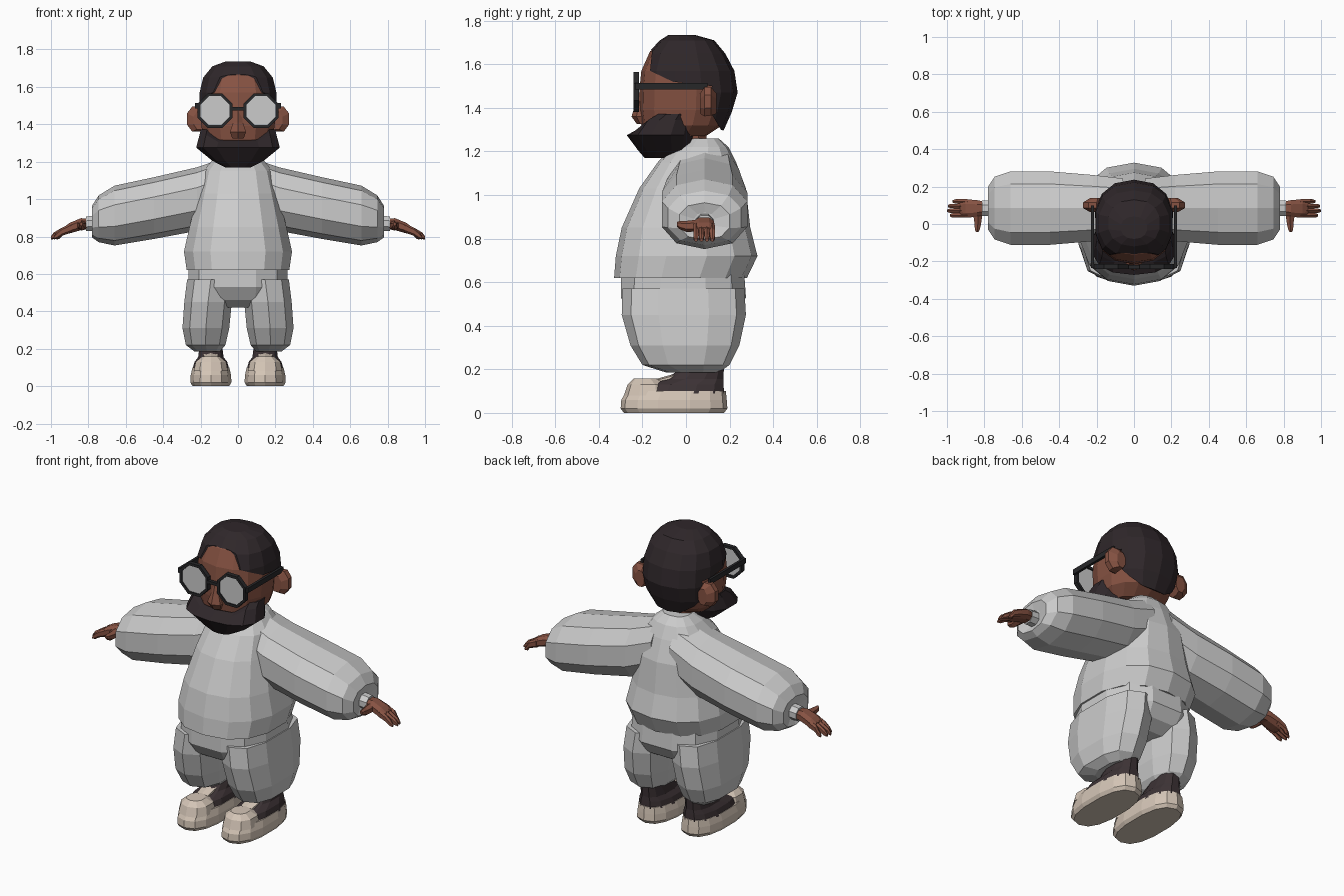
import bpy, bmesh
from math import cos, sin, pi, copysign


def material(name, rgb):
    m = bpy.data.materials.new(name)
    m.diffuse_color = (*rgb, 1)
    return m


SKIN = material("skin", (0.24, 0.085, 0.055))
HAIR = material("hair", (0.028, 0.02, 0.023))
CREAM = material("cream", (0.66, 0.56, 0.47))
BLACK = material("black_frame", (0.02, 0.02, 0.022))
SHOE = material("dark_shoe", (0.045, 0.032, 0.035))


def finish(name, bm, mat=None, mirror=False):
    bmesh.ops.recalc_face_normals(bm, faces=bm.faces)
    me = bpy.data.meshes.new(name)
    bm.to_mesh(me)
    bm.free()
    ob = bpy.data.objects.new(name, me)
    bpy.context.collection.objects.link(ob)
    if mat:
        me.materials.append(mat)
    if mirror:
        ob.modifiers.new("mirror", 'MIRROR')
    return ob


def loft(name, axis, rings, n=10, p=2.0, mat=None, mirror=False, closed=False):
    """Skin rings (t, u, v, radius_u, radius_v) placed along an axis."""
    bm = bmesh.new()
    loops = []
    for t, u, v, ru, rv in rings:
        loop = []
        for i in range(n):
            a = 2 * pi * (i + 0.5) / n
            c, s = cos(a), sin(a)
            a1 = u + ru * copysign(abs(c) ** (2 / p), c)
            b1 = v + rv * copysign(abs(s) ** (2 / p), s)
            co = {'x': (t, a1, b1), 'y': (a1, t, b1), 'z': (a1, b1, t)}[axis]
            loop.append(bm.verts.new(co))
        loops.append(loop)
    pairs = list(zip(loops, loops[1:]))
    if closed:
        pairs.append((loops[-1], loops[0]))
    for a, b in pairs:
        for i in range(n):
            j = (i + 1) % n
            bm.faces.new((a[i], a[j], b[j], b[i]))
    if not closed:
        bm.faces.new(loops[0])
        bm.faces.new(loops[-1])
    return finish(name, bm, mat, mirror)


def box(name, x, y, z, mat=None, mirror=False):
    (x0, x1), (y0, y1), (z0, z1) = x, y, z
    r = ((x0 + x1) / 2, (y0 + y1) / 2, (x1 - x0) / 2, (y1 - y0) / 2)
    return loft(name, 'z', [(z0, *r), (z1, *r)], 4, 200, mat, mirror)


# Sweater body and puffy sleeves
loft("sweater_body", 'z', [
    (0.62, 0, -0.025, 0.28, 0.305), (0.72, 0, 0.003, 0.295, 0.325),
    (0.85, 0, 0.0, 0.265, 0.295), (1.03, 0, 0.03, 0.22, 0.245),
    (1.15, 0, 0.05, 0.19, 0.18), (1.22, 0, 0.065, 0.13, 0.13),
    (1.26, 0, 0.075, 0.08, 0.075)], 14, 2.4)
loft("sleeve", 'x', [
    (0.06, 0.09, 1.06, 0.16, 0.165), (0.22, 0.085, 1.0, 0.185, 0.17),
    (0.45, 0.085, 0.952, 0.205, 0.165), (0.66, 0.085, 0.912, 0.205, 0.16),
    (0.745, 0.085, 0.895, 0.175, 0.125), (0.78, 0.085, 0.88, 0.12, 0.085),
    (0.765, 0.085, 0.875, 0.05, 0.045)], 10, 2.3, mirror=True)
loft("cuff", 'x', [(0.75, 0.085, 0.872, 0.045, 0.045),
                   (0.812, 0.085, 0.868, 0.045, 0.042)], 8, mirror=True)

# Hands
loft("palm", 'x', [
    (0.79, 0.085, 0.868, 0.033, 0.03), (0.84, 0.083, 0.866, 0.048, 0.034),
    (0.90, 0.083, 0.845, 0.052, 0.03), (0.93, 0.083, 0.83, 0.046, 0.022)],
    8, 2.5, SKIN, True)
for i, tip in enumerate((0.985, 1.0, 0.995, 0.97)):
    y = 0.046 + i * 0.025
    loft(f"finger_{i + 1}", 'x', [
        (0.89, y, 0.847, 0.014, 0.025), (0.94, y, 0.826, 0.014, 0.022),
        (tip - 0.015, y, 0.804, 0.013, 0.018), (tip, y, 0.793, 0.007, 0.008)],
        6, 2.3, SKIN, True)
loft("thumb", 'y', [
    (0.06, 0.835, 0.86, 0.03, 0.028), (0.0, 0.835, 0.856, 0.02, 0.025),
    (-0.03, 0.838, 0.862, 0.015, 0.018), (-0.042, 0.838, 0.866, 0.008, 0.01)],
    6, 2, SKIN, True)

# Trousers: hips and baggy legs
loft("trouser_hips", 'z', [
    (0.64, 0, -0.015, 0.27, 0.29), (0.53, 0, -0.012, 0.275, 0.295),
    (0.46, 0, -0.01, 0.26, 0.25), (0.42, 0, -0.01, 0.20, 0.18)], 12, 2.6)
loft("trouser_leg", 'z', [
    (0.57, 0.145, -0.012, 0.132, 0.28), (0.45, 0.16, -0.01, 0.132, 0.285),
    (0.31, 0.172, -0.005, 0.13, 0.25), (0.22, 0.173, 0, 0.11, 0.20),
    (0.185, 0.165, 0.03, 0.07, 0.12)], 10, 2.6, mirror=True)

# Shoes
loft("shoe_sole", 'z', [
    (0.0, 0.145, -0.055, 0.1, 0.23), (0.02, 0.145, -0.055, 0.112, 0.245),
    (0.06, 0.145, -0.055, 0.11, 0.242), (0.10, 0.145, -0.045, 0.1, 0.228)],
    14, 2.5, CREAM, True)
loft("shoe_toe_cap", 'z', [
    (0.08, 0.145, -0.175, 0.095, 0.11), (0.13, 0.145, -0.175, 0.085, 0.093),
    (0.158, 0.145, -0.185, 0.05, 0.055)], 10, 2.3, CREAM, True)
loft("shoe_upper", 'z', [
    (0.09, 0.145, -0.025, 0.101, 0.205), (0.13, 0.145, -0.01, 0.09, 0.188),
    (0.155, 0.145, 0.04, 0.07, 0.135), (0.23, 0.145, 0.093, 0.06, 0.085)],
    12, 2.4, SHOE, True)
loft("shoe_tongue", 'y', [
    (-0.14, 0.145, 0.14, 0.04, 0.015), (-0.04, 0.145, 0.165, 0.045, 0.018),
    (0.03, 0.145, 0.19, 0.04, 0.02)], 6, 2.5, CREAM, True)

# Neck, head, nose and ears
loft("neck", 'z', [(1.2, 0, 0.04, 0.07, 0.06), (1.34, 0, 0.02, 0.09, 0.08)],
     8, 2, SKIN)
loft("head", 'z', [
    (1.27, 0, -0.04, 0.14, 0.13), (1.32, 0, -0.02, 0.185, 0.185),
    (1.39, 0, -0.01, 0.2, 0.205), (1.48, 0, -0.008, 0.207, 0.206),
    (1.57, 0, -0.005, 0.2, 0.2), (1.66, 0, 0, 0.175, 0.165),
    (1.70, 0, 0, 0.12, 0.1)], 14, 2.3, SKIN)
loft("nose", 'z', [
    (1.325, 0, -0.195, 0.035, 0.03), (1.36, 0, -0.205, 0.05, 0.045),
    (1.41, 0, -0.2, 0.03, 0.035), (1.47, 0, -0.19, 0.018, 0.025)],
    6, 2, SKIN)
loft("ear", 'y', [
    (0.065, 0.205, 1.42, 0.035, 0.05), (0.085, 0.222, 1.428, 0.054, 0.072),
    (0.115, 0.222, 1.43, 0.054, 0.07), (0.14, 0.205, 1.42, 0.03, 0.05)],
    8, 2.2, SKIN, True)

# Hair shell, trimmed to the side-view hairline
hair = loft("hair", 'z', [
    (1.29, 0, 0.015, 0.15, 0.155), (1.38, 0, 0.012, 0.2, 0.198),
    (1.47, 0, 0.012, 0.213, 0.225), (1.57, 0, 0.007, 0.21, 0.215),
    (1.65, 0, 0.002, 0.19, 0.178), (1.71, 0, 0.005, 0.14, 0.125),
    (1.735, 0, -0.02, 0.07, 0.06)], 14, 2.3, HAIR)
hairline = [(-0.3, 1.665), (-0.155, 1.665), (-0.165, 1.57), (-0.06, 1.52),
            (0.12, 1.50), (0.09, 1.42), (0.16, 1.3), (0.4, 1.2),
            (0.4, 1.9), (-0.3, 1.9)]
bm = bmesh.new()
sides = [[bm.verts.new((x, y, z)) for y, z in hairline] for x in (-0.4, 0.4)]
for s in sides:
    bm.faces.new(s)
for i in range(len(hairline)):
    j = (i + 1) % len(hairline)
    bm.faces.new((sides[0][i], sides[0][j], sides[1][j], sides[1][i]))
cutter = finish("hairline_cutter", bm)
cutter.hide_render = True
cutter.hide_set(True)
trim = hair.modifiers.new("trim", 'BOOLEAN')
trim.operation, trim.solver, trim.object = 'INTERSECT', 'EXACT', cutter

# Beard, with the upper edge dipping below the nose
beard = loft("beard", 'z', [
    (1.17, 0, -0.13, 0.07, 0.06), (1.205, 0, -0.1, 0.14, 0.12),
    (1.275, 0, -0.115, 0.228, 0.157), (1.345, 0, -0.085, 0.21, 0.13),
    (1.372, 0, -0.06, 0.203, 0.1)], 14, 2.4, HAIR)
for v in beard.data.vertices:
    if v.co.z > 1.33 and v.co.y < -0.1 and abs(v.co.x) < 0.13:
        v.co.z -= 0.04

# Glasses
R = 0.1
loft("glasses_rim", 'y', [
    (-0.24, 0.123, 1.473, R, R), (-0.215, 0.123, 1.473, R, R),
    (-0.215, 0.123, 1.473, 0.084, 0.084),
    (-0.24, 0.123, 1.473, 0.084, 0.084)], 8, 2, BLACK, True, True)
loft("glasses_lens", 'y', [(-0.233, 0.123, 1.473, 0.088, 0.088),
                           (-0.224, 0.123, 1.473, 0.088, 0.088)], 8, mirror=True)
box("glasses_bridge", (-0.034, 0.034), (-0.24, -0.22), (1.475, 1.492), BLACK)
box("glasses_arm", (0.214, 0.229), (-0.235, 0.1), (1.485, 1.515), BLACK, True)
